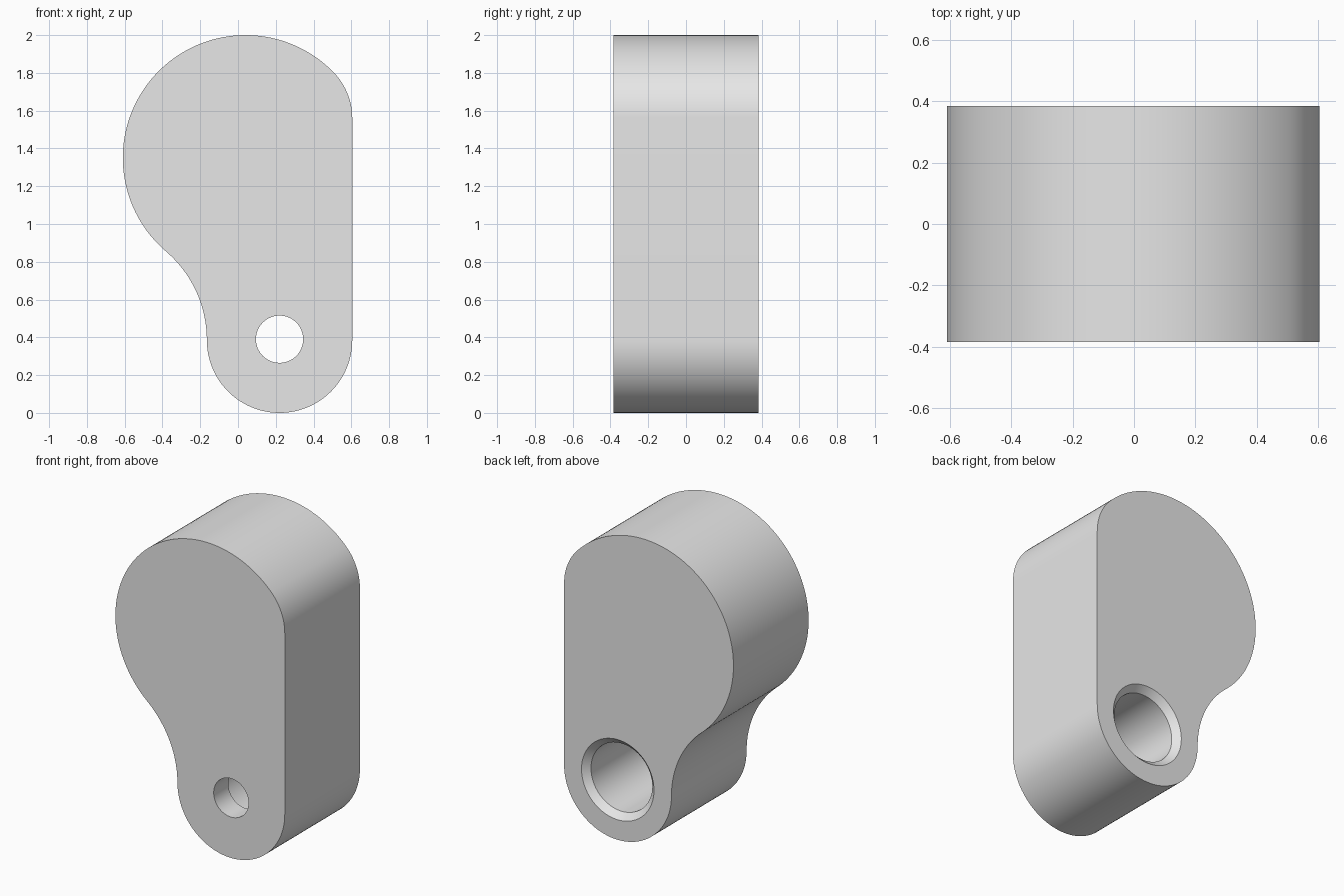
import bpy
import bmesh
from math import sin, cos, pi, atan2, hypot

if "Cube" in bpy.data.objects:
    bpy.data.objects.remove(bpy.data.objects["Cube"], do_unlink=True)

FRONT, BACK = -0.385, 0.385


def arc(centre, radius, start, end, steps, keep_end=False):
    """Points (x, z) along a circular arc."""
    count = steps + 1 if keep_end else steps
    angles = [start + (end - start) * i / steps for i in range(count)]
    return [(centre[0] + radius * cos(a), centre[1] + radius * sin(a)) for a in angles]


# Main circles of the outline
foot, foot_r = (0.22, 0.385), 0.385
head, head_r = (0.04, 1.35), 0.65
side_x = foot[0] + foot_r
neck_x = foot[0] - foot_r

# Convex corner blends the head into the straight side
rise = 0.21
dx = side_x - head[0]
corner_r = (head_r ** 2 - dx ** 2 - rise ** 2) / (2 * (head_r - dx))
corner = (side_x - corner_r, head[1] + rise)
corner_a = atan2(rise, corner[0] - head[0])

# Concave neck blends the head into the foot
dx, dz = head[0] - neck_x, head[1] - foot[1]
neck_r = (dx ** 2 + dz ** 2 - head_r ** 2) / (2 * (head_r - dx))
neck = (neck_x - neck_r, foot[1])
neck_a = atan2(dz, head[0] - neck[0])

outline = (arc(foot, foot_r, pi, 2 * pi, 48, True)
           + arc(corner, corner_r, 0, corner_a, 14)
           + arc(head, head_r, corner_a, pi + neck_a, 72)
           + arc(neck, neck_r, neck_a, 0, 20))

bm = bmesh.new()


def ring(points, y):
    return [bm.verts.new((x, y, z)) for x, z in points]


def bridge(a, b):
    for i in range(len(a)):
        j = (i + 1) % len(a)
        bm.faces.new((a[i], a[j], b[j], b[i]))


def cap(*loops):
    """Flat face between an outer loop and a hole."""
    edges = []
    for loop in loops:
        for i, v in enumerate(loop):
            edges.append(bm.edges.get((v, loop[i - 1])))
    bmesh.ops.triangle_fill(bm, edges=edges, use_beauty=True)


# Outer wall
outer_front, outer_back = ring(outline, FRONT), ring(outline, BACK)
bridge(outer_front, outer_back)

# Stepped bore: pin hole, shoulder, wide bore, chamfered mouth
bore_profile = [(0.125, FRONT), (0.125, FRONT + 0.15), (0.22, FRONT + 0.15),
                (0.22, BACK - 0.04), (0.26, BACK)]
bore = [ring(arc((foot[0], 0.39), r, 0, 2 * pi, 64), y) for r, y in bore_profile]
for a, b in zip(bore, bore[1:]):
    bridge(a, b)

# Front and back faces
cap(outer_front, bore[0])
cap(outer_back, bore[-1])
bmesh.ops.recalc_face_normals(bm, faces=bm.faces[:])

mesh = bpy.data.meshes.new("lever_body")
bm.to_mesh(mesh)
bm.free()
body = bpy.data.objects.new("lever_body", mesh)
bpy.context.collection.objects.link(body)

# Plain grey finish
grey = bpy.data.materials.new("light_grey")
grey.use_nodes = True
colour = (0.8, 0.8, 0.8, 1)
grey.diffuse_color = colour
grey.node_tree.nodes["Principled BSDF"].inputs["Base Color"].default_value = colour
mesh.materials.append(grey)

bpy.ops.object.select_all(action="DESELECT")
body.select_set(True)
bpy.context.view_layer.objects.active = body
bpy.ops.object.shade_smooth_by_angle(angle=pi / 6)
